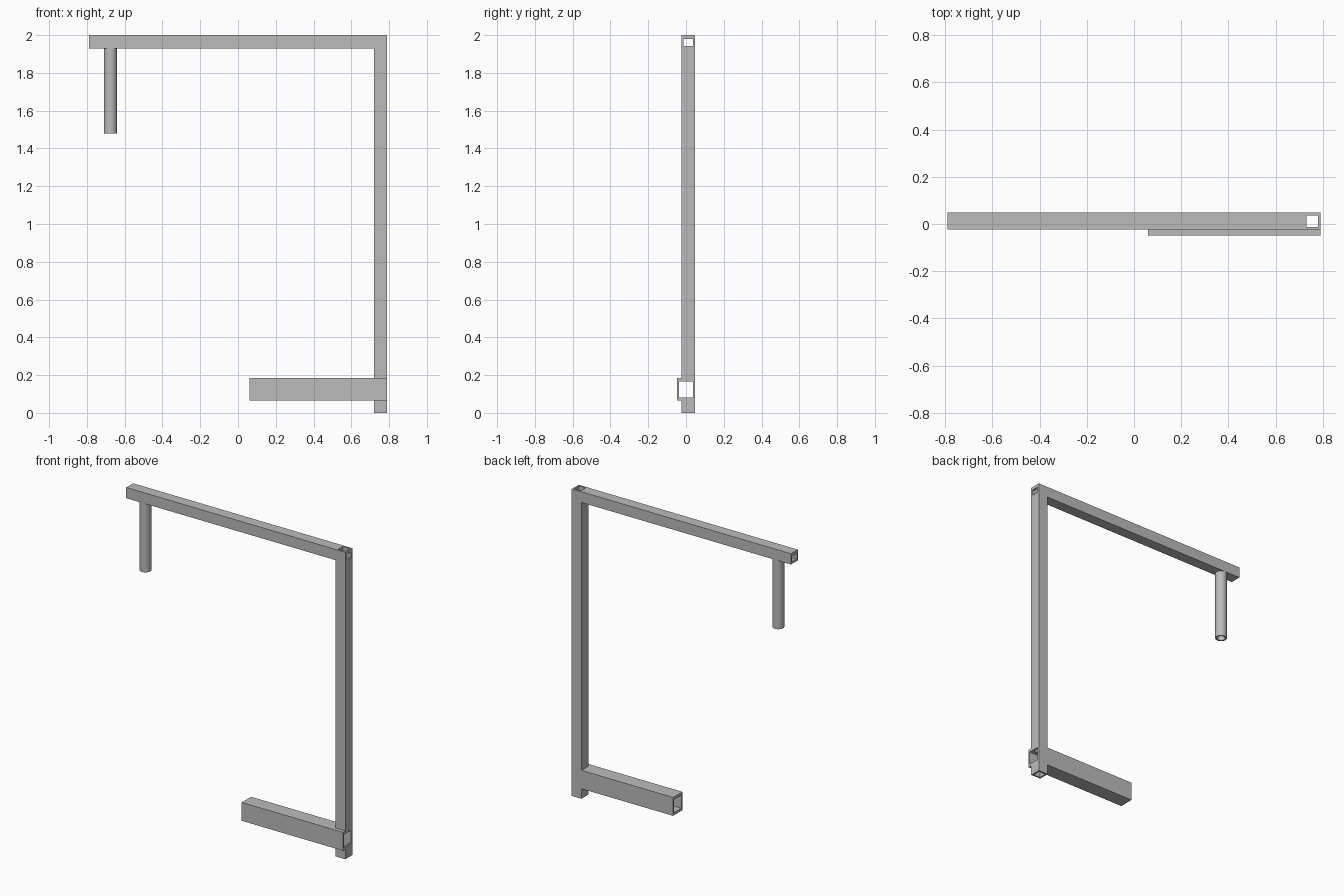
import bpy

if "Cube" in bpy.data.objects:
    bpy.data.objects.remove(bpy.data.objects["Cube"], do_unlink=True)

steel = bpy.data.materials.new("grey_steel")
steel.use_nodes = True
COLOUR = (0.5, 0.5, 0.5, 1)
steel.diffuse_color = COLOUR
steel.node_tree.nodes["Principled BSDF"].inputs["Base Color"].default_value = COLOUR


def box(name, x, y, z):
    """Box spanning the given (low, high) ranges."""
    spans = (x, y, z)
    bpy.ops.mesh.primitive_cube_add(size=1, location=[(a + b) / 2 for a, b in spans])
    ob = bpy.context.object
    ob.name = name
    ob.scale = [b - a for a, b in spans]
    bpy.ops.object.transform_apply(location=True, rotation=False, scale=True)
    ob.data.materials.append(steel)
    return ob


def cylinder(name, radius, x, y, z):
    bpy.ops.mesh.primitive_cylinder_add(vertices=48, radius=radius, depth=z[1] - z[0],
                                        location=(x, y, sum(z) / 2))
    ob = bpy.context.object
    ob.name = name
    ob.data.materials.append(steel)
    return ob


def combine(target, other, operation):
    """Apply a boolean and discard the helper object."""
    mod = target.modifiers.new(operation.lower(), "BOOLEAN")
    mod.operation, mod.solver, mod.object = operation, "EXACT", other
    bpy.context.view_layer.objects.active = target
    bpy.ops.object.modifier_apply(modifier=mod.name)
    bpy.data.objects.remove(other, do_unlink=True)


SIDE = 0.79              # half length of the beam
BACK, FRONT = 0.048, -0.023
WALL = 0.011
POST = SIDE - 0.07       # inner face of the post
depth = (FRONT, BACK)
bore_depth = (FRONT + WALL, BACK - WALL)

# Welded frame: upright post, top beam and wider foot socket
frame = box("tube_frame", (POST, SIDE), depth, (0, 2))
combine(frame, box("top_beam", (-SIDE, SIDE), depth, (1.93, 2)), "UNION")
combine(frame, box("foot_socket", (0.06, SIDE), (-BACK, BACK), (0.065, 0.185)), "UNION")

# Bores running right through each tube
combine(frame, box("post_bore", (POST + WALL, SIDE - WALL), bore_depth, (-0.1, 2.1)), "DIFFERENCE")
combine(frame, box("beam_bore", (-1, 1), bore_depth, (1.943, 1.98)), "DIFFERENCE")
combine(frame, box("foot_bore", (0, 1), (WALL - BACK, BACK - WALL), (0.082, 0.166)), "DIFFERENCE")

# Round pipe hanging below the free end of the beam
centre = (FRONT + BACK) / 2
pipe = cylinder("hanging_pipe", 0.035, -0.675, centre, (1.48, 1.93))
combine(pipe, cylinder("pipe_bore", 0.025, -0.675, centre, (1.4, 1.928)), "DIFFERENCE")
bpy.ops.object.select_all(action="DESELECT")
pipe.select_set(True)
bpy.context.view_layer.objects.active = pipe
bpy.ops.object.shade_smooth_by_angle()
